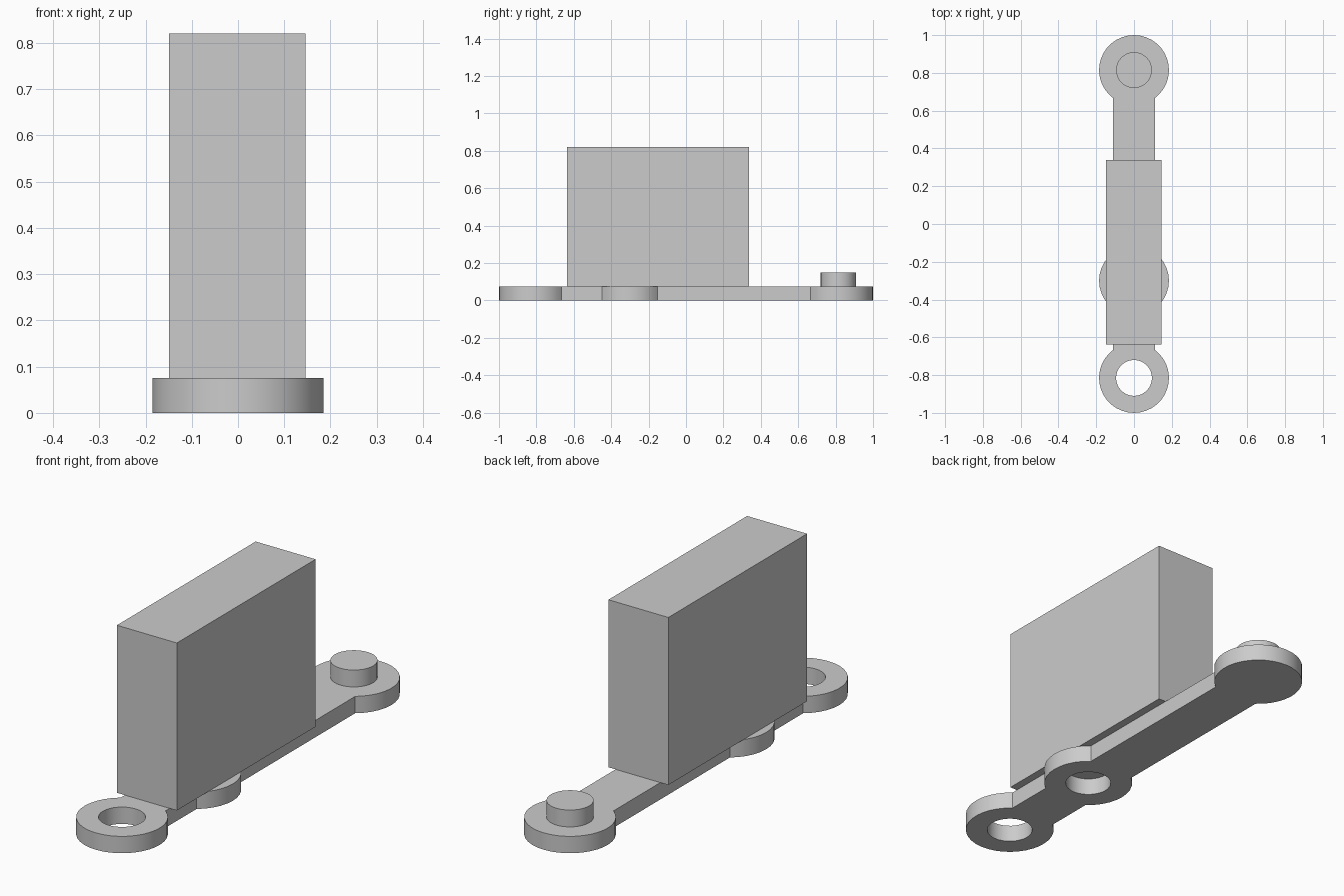
import bpy
import bmesh
from math import sin, cos, pi, asin

cube = bpy.data.objects.get("Cube")
if cube:
    bpy.data.objects.remove(cube, do_unlink=True)

THICK = 0.075                       # link plate thickness
LOBE_R, HOLE_R, BAR = 0.185, 0.095, 0.11
END, MID = 0.815, -0.30             # lobe centres along y
SEG = 32

grey = bpy.data.materials.new("light_grey")
grey.use_nodes = True
colour = (0.6, 0.6, 0.6, 1)
grey.diffuse_color = colour
grey.node_tree.nodes["Principled BSDF"].inputs["Base Color"].default_value = colour


def finish(bm, name, smooth=True):
    bmesh.ops.recalc_face_normals(bm, faces=bm.faces)
    mesh = bpy.data.meshes.new(name)
    bm.to_mesh(mesh)
    bm.free()
    mesh.materials.append(grey)
    obj = bpy.data.objects.new(name, mesh)
    bpy.context.collection.objects.link(obj)
    if smooth:
        bpy.ops.object.select_all(action="DESELECT")
        obj.select_set(True)
        bpy.context.view_layer.objects.active = obj
        bpy.ops.object.shade_smooth_by_angle(angle=pi / 6)
    return obj


def arc(cy, r, start, end, n):
    return [(r * cos(start + (end - start) * i / n),
             cy + r * sin(start + (end - start) * i / n)) for i in range(n + 1)]


def circle(cy, r):
    return arc(cy, r, 0, 2 * pi, SEG)[:-1]


def extruded(name, loops, z0, z1):
    bm = bmesh.new()
    edges = []
    for loop in loops:
        vs = [bm.verts.new((x, y, z0)) for x, y in loop]
        edges += [bm.edges.new((a, b)) for a, b in zip(vs, vs[1:] + vs[:1])]
    bmesh.ops.triangle_fill(bm, edges=edges, use_beauty=True, use_dissolve=False)
    ext = bmesh.ops.extrude_face_region(bm, geom=bm.faces[:], use_keep_orig=True)
    top = [v for v in ext["geom"] if isinstance(v, bmesh.types.BMVert)]
    bmesh.ops.translate(bm, verts=top, vec=(0, 0, z1 - z0))
    return finish(bm, name)


# Link plate: three round lobes joined by a straight bar, with two holes
neck = asin(BAR / LOBE_R)           # angle where the bar meets a lobe
right = (arc(-END, LOBE_R, -pi / 2, pi / 2 - neck, 14)
         + arc(MID, LOBE_R, neck - pi / 2, pi / 2 - neck, 10)
         + arc(END, LOBE_R, neck - pi / 2, pi / 2, 14))
left = [(-x, y) for x, y in reversed(right[1:-1])]
extruded("link_plate", [right + left, circle(-END, HOLE_R), circle(MID, HOLE_R)], 0, THICK)

# Pin standing on the rear lobe
extruded("pin", [circle(END, HOLE_R)], THICK, 0.15)

# Tall block standing on the plate
bm = bmesh.new()
bmesh.ops.create_cube(bm, size=1)
bmesh.ops.scale(bm, vec=(0.295, 0.975, 0.745), verts=bm.verts)
bmesh.ops.translate(bm, vec=(-0.002, -0.15, THICK + 0.3725), verts=bm.verts)
finish(bm, "block", smooth=False)
